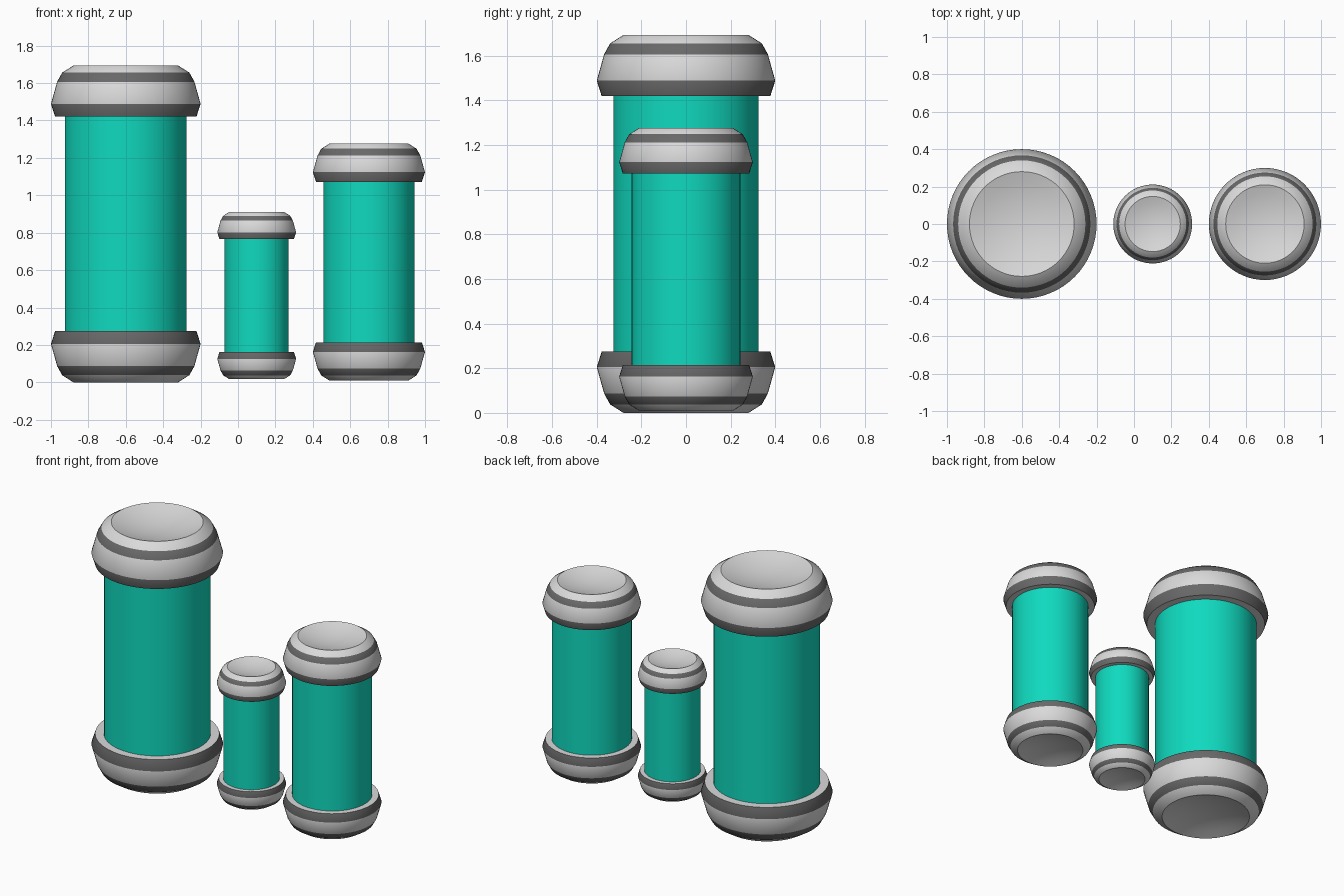
import bpy, bmesh, math

if "Cube" in bpy.data.objects:
    bpy.data.objects.remove(bpy.data.objects["Cube"])


def material(name, rgb):
    m = bpy.data.materials.new(name)
    m.diffuse_color = (*rgb, 1)
    m.use_nodes = True
    m.node_tree.nodes["Principled BSDF"].inputs["Base Color"].default_value = m.diffuse_color
    return m


LIGHT = material("light grey", (0.70, 0.70, 0.70))
DARK = material("dark grey", (0.14, 0.14, 0.14))
TEAL = material("teal", (0.005, 0.70, 0.52))
SEGMENTS = 64

# Cap profile (radius, height above canister middle) and colour slot per strip
DISH_DEPTH, RIM_R, RIM_Z = 0.05, 0.28, 0.847
DISH = [(RIM_R * i / 5, RIM_Z - DISH_DEPTH * (1 - (i / 5) ** 2)) for i in range(6)]
SIDE = [(0.34, 0.809), (0.367, 0.760), (0.40, 0.642), (0.378, 0.573), (0.315, 0.573)]
CAP = DISH + SIDE
CAP_SLOTS = [0] * 6 + [1, 0, 1, 0]


def lathe(name, profile, slots, mats, location, scale):
    """Revolve a profile around z, with one colour slot for each strip."""
    bm = bmesh.new()
    rings = []
    for r, z in profile:
        if r < 1e-6:
            rings.append([bm.verts.new((0, 0, z * scale))])
            continue
        angles = [2 * math.pi * k / SEGMENTS for k in range(SEGMENTS)]
        rings.append([bm.verts.new((r * scale * math.cos(a), r * scale * math.sin(a),
                                    z * scale)) for a in angles])
    for a, b, slot in zip(rings, rings[1:], slots):
        for k in range(SEGMENTS):
            n = (k + 1) % SEGMENTS
            if len(a) == 1:
                f = bm.faces.new((a[0], b[k], b[n]))
            else:
                f = bm.faces.new((a[k], b[k], b[n], a[n]))
            f.material_index = slot
    # close the hidden end
    if len(rings[-1]) > 1:
        bm.faces.new(rings[-1])
    if len(rings[0]) > 1:
        bm.faces.new(rings[0])
    bmesh.ops.recalc_face_normals(bm, faces=bm.faces)
    mesh = bpy.data.meshes.new(name)
    bm.to_mesh(mesh)
    bm.free()
    for m in mats:
        mesh.materials.append(m)
    ob = bpy.data.objects.new(name, mesh)
    ob.location = location
    bpy.context.collection.objects.link(ob)
    bpy.ops.object.select_all(action='DESELECT')
    ob.select_set(True)
    bpy.context.view_layer.objects.active = ob
    bpy.ops.object.shade_smooth_by_angle(angle=math.radians(35))
    return ob


# Three canisters: name, x, middle height, scale
for size, x, mid, s in (("large", -0.6, 0.847, 1.0),
                        ("small", 0.10, 0.464, 0.527),
                        ("medium", 0.70, 0.643, 0.749)):
    loc = (x, 0, mid)
    lathe(size + "_tube", [(0.325, -0.58), (0.325, 0.58)], [0], [TEAL], loc, s)
    lathe(size + "_top_cap", CAP, CAP_SLOTS, [LIGHT, DARK], loc, s)
    lathe(size + "_bottom_cap", [(r, -z) for r, z in CAP], CAP_SLOTS,
          [LIGHT, DARK], loc, s)
